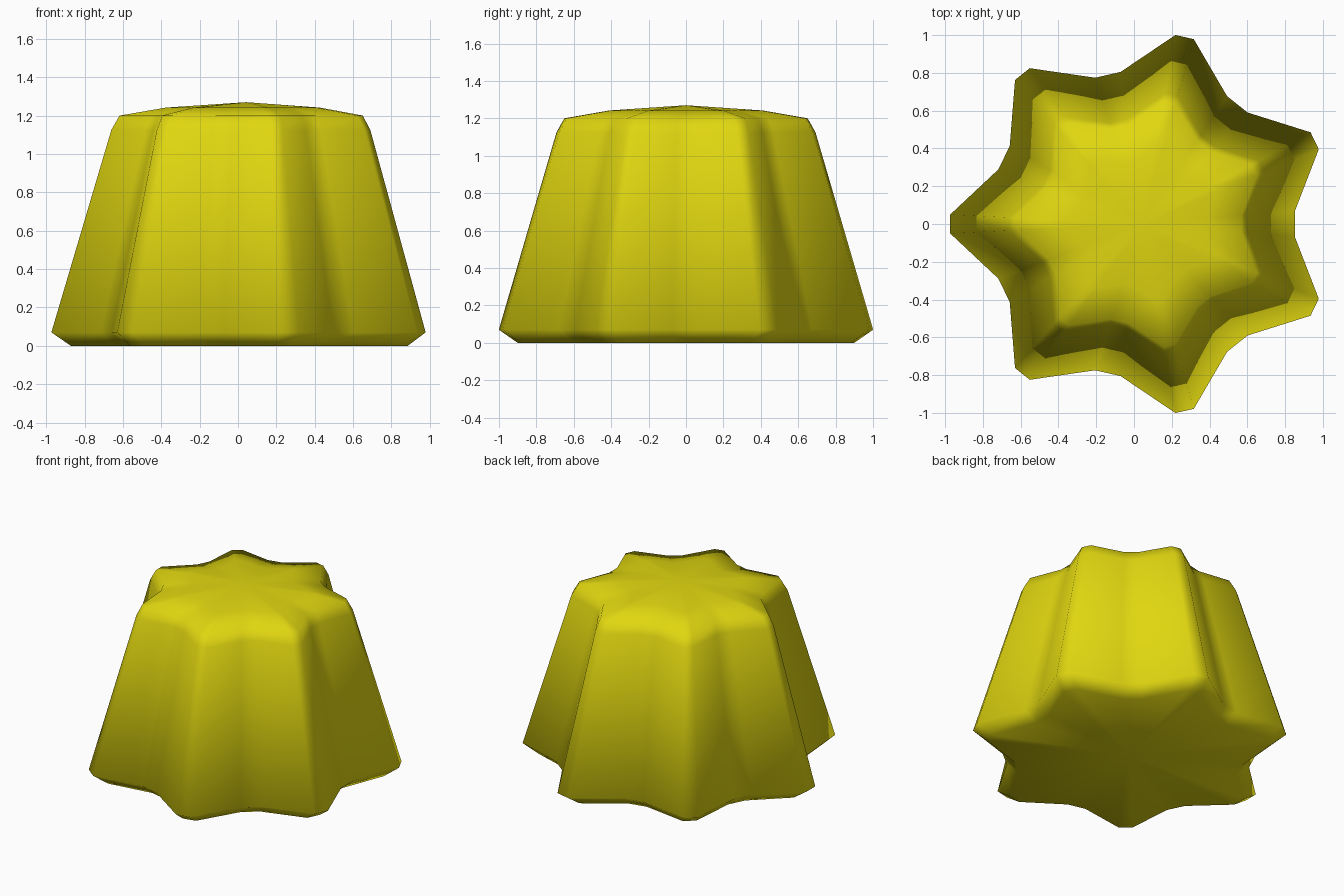
import bpy, bmesh, math

if "Cube" in bpy.data.objects:
    bpy.data.objects.remove(bpy.data.objects["Cube"])

CX = 0.042           # the seven-lobed outline is slightly off centre in x
LOBES = 7

# Star outline: a blunt two-point tip, then a blunt two-point valley
outline = []
for i in range(LOBES):
    for r, half, a in ((1.015, 0.05, math.pi + i * math.tau / LOBES),
                       (0.81, 0.069, math.pi + (i + 0.5) * math.tau / LOBES)):
        for s in (-half, half):
            outline.append((r * math.cos(a) - s * math.sin(a),
                            r * math.sin(a) + s * math.cos(a)))

# Profile as (height, outline scale): bevel, sloping wall, shoulder, dome
profile = [(0.0, 0.90), (0.07, 1.0), (1.125, 0.692), (1.20, 0.65), (1.242, 0.41)]

bm = bmesh.new()
rings = [[bm.verts.new((CX + x * k, y * k, z)) for x, y in outline] for z, k in profile]
n = len(outline)
for lo, hi in zip(rings, rings[1:]):
    for i in range(n):
        j = (i + 1) % n
        bm.faces.new((lo[i], lo[j], hi[j], hi[i]))

# Close the underside and the domed top
bottom = bm.verts.new((CX, 0, 0))
apex = bm.verts.new((CX, 0, 1.27))
for i in range(n):
    j = (i + 1) % n
    bm.faces.new((rings[0][j], rings[0][i], bottom))
    bm.faces.new((rings[-1][i], rings[-1][j], apex))
for f in bm.faces:
    f.smooth = True
bmesh.ops.recalc_face_normals(bm, faces=bm.faces)

mesh = bpy.data.meshes.new("fluted_body")
bm.to_mesh(mesh)
bm.free()
mat = bpy.data.materials.new("bright yellow")
mat.diffuse_color = (0.75, 0.68, 0.005, 1)
mat.use_nodes = True
mat.node_tree.nodes["Principled BSDF"].inputs["Base Color"].default_value = mat.diffuse_color
mesh.materials.append(mat)
bpy.context.collection.objects.link(bpy.data.objects.new("fluted_body", mesh))
